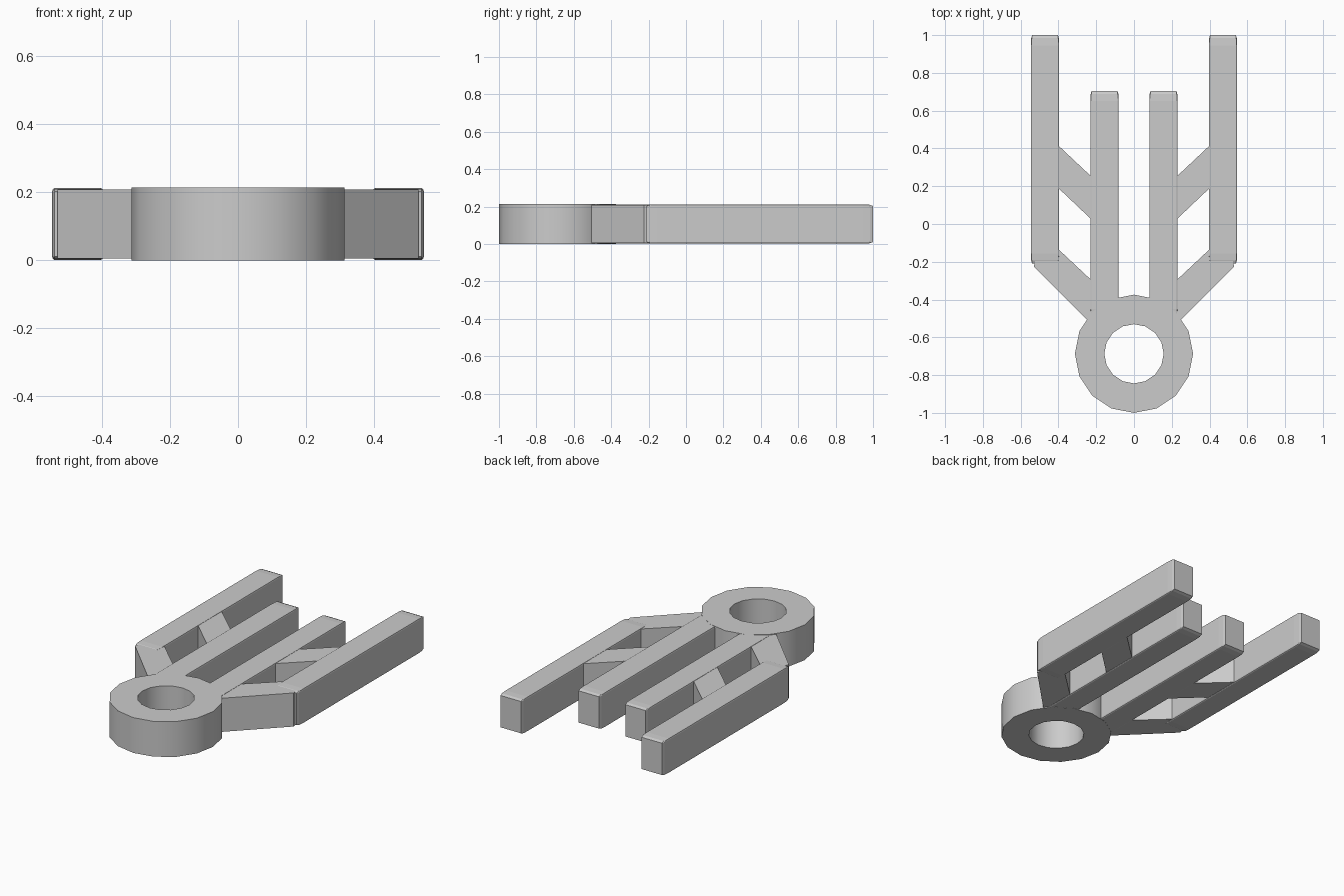
import bpy, bmesh, math
from mathutils import Matrix, Vector

cube = bpy.data.objects.get("Cube")
if cube:
    bpy.data.objects.remove(cube, do_unlink=True)

HEIGHT = 0.213

grey = bpy.data.materials.new("plain grey")
grey.use_nodes = True
grey.diffuse_color = (0.6, 0.6, 0.6, 1)
grey.node_tree.nodes["Principled BSDF"].inputs["Base Color"].default_value = (0.6, 0.6, 0.6, 1)


def finish(bm, name, mirror=True):
    bmesh.ops.recalc_face_normals(bm, faces=bm.faces)
    mesh = bpy.data.meshes.new(name)
    bm.to_mesh(mesh)
    bm.free()
    mesh.materials.append(grey)
    obj = bpy.data.objects.new(name, mesh)
    bpy.context.collection.objects.link(obj)
    if mirror:
        obj.modifiers.new("mirror", 'MIRROR')
    return obj


def prong(name, x, y_tip):
    """Unit cube with eased edges, stretched into a long bar ending at y_tip."""
    width, length, thick = 0.15, 1.21, HEIGHT - 0.002
    bm = bmesh.new()
    bmesh.ops.create_cube(bm, size=1)
    bmesh.ops.bevel(bm, geom=bm.edges[:], offset=0.045, segments=2,
                    profile=0.5, affect='EDGES')
    bmesh.ops.transform(bm, verts=bm.verts, matrix=Matrix.Translation(
        (x, y_tip - length / 2, HEIGHT / 2)) @ Matrix.Diagonal((width, length, thick, 1)))
    return finish(bm, name)


def strut(name, outline):
    """Flat outline extruded slightly thinner than the prongs."""
    inset = 0.005
    bm = bmesh.new()
    face = bm.faces.new([bm.verts.new((x, y, inset)) for x, y in outline])
    top = bmesh.ops.extrude_face_region(bm, geom=[face])["geom"]
    bmesh.ops.translate(bm, vec=Vector((0, 0, HEIGHT - 2 * inset)),
                        verts=[v for v in top if isinstance(v, bmesh.types.BMVert)])
    return finish(bm, name)


def ring(name, y, outer, inner, sides):
    """Square section spun around the vertical axis."""
    bm = bmesh.new()
    section = [(inner, 0), (outer, 0), (outer, HEIGHT), (inner, HEIGHT)]
    loops = []
    for i in range(sides):
        a = math.tau * i / sides
        loops.append([bm.verts.new((r * math.cos(a), y + r * math.sin(a), z))
                      for r, z in section])
    for i in range(sides):
        p, q = loops[i], loops[(i + 1) % sides]
        for k in range(4):
            n = (k + 1) % 4
            bm.faces.new((p[k], q[k], q[n], p[n]))
    return finish(bm, name, mirror=False)


# Eyelet at the front
eyelet = ring("eyelet_ring", -0.687, 0.313, 0.157, 16)
bpy.context.view_layer.objects.active = eyelet
eyelet.select_set(True)
bpy.ops.object.shade_smooth_by_angle(angle=math.radians(30))

# Four prongs, as mirrored pairs
prong("outer_prongs", 0.471, 1.0)
prong("inner_prongs", 0.156, 0.705)

# Slanted struts joining the prongs and the eyelet
strut("lower_struts", [(0.18, -0.575), (0.53, -0.225), (0.5, -0.1),
                       (0.42, -0.115), (0.18, -0.34)])
strut("upper_struts", [(0.2, 0.0), (0.45, 0.237), (0.45, 0.462), (0.2, 0.227)])
